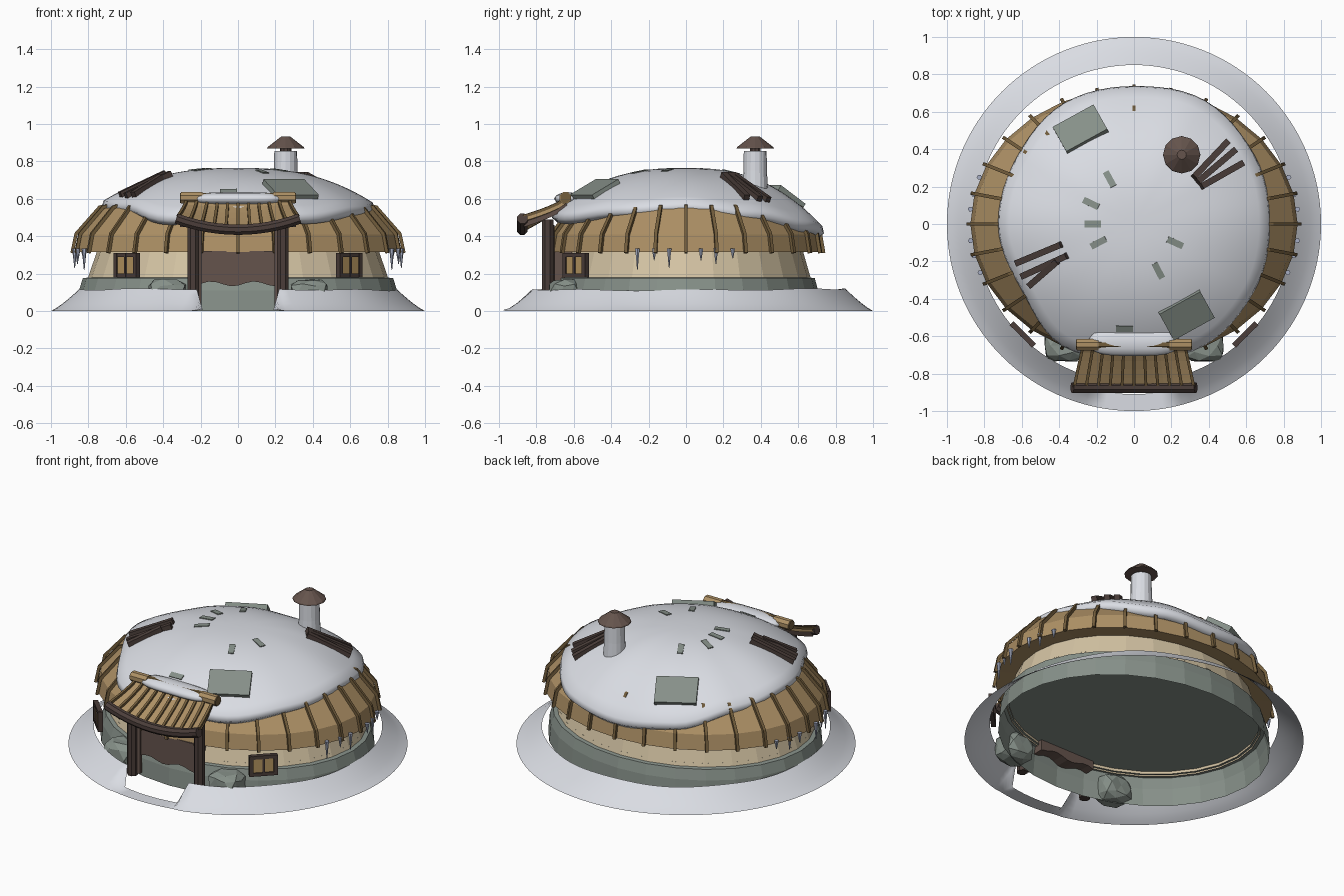
import bpy, bmesh, random
from math import sin, cos, pi, radians, degrees, atan2, hypot, floor
from mathutils import Vector, Matrix

random.seed(4)
if "Cube" in bpy.data.objects:
    bpy.data.objects.remove(bpy.data.objects["Cube"], do_unlink=True)


def material(name, rgb):
    m = bpy.data.materials.new(name)
    m.use_nodes = True
    m.diffuse_color = (*rgb, 1)
    m.node_tree.nodes["Principled BSDF"].inputs["Base Color"].default_value = (*rgb, 1)
    return m


SNOW = material("snow", (.70, .72, .77))
STONE = material("mossy stone", (.24, .28, .25))
PLASTER = material("cream plaster", (.66, .55, .37))
THATCH = material("tan roof", (.42, .28, .13))
RIB = material("roof rib", (.17, .11, .045))
DARK = material("dark timber", (.07, .048, .042))
BROWN = material("brown timber", (.13, .088, .073))
PANE = material("window glow", (.48, .31, .12))
ICE = material("ice", (.38, .42, .55))


def finish(name, bm, mat, smooth=False, recalc=True):
    if recalc:
        bmesh.ops.recalc_face_normals(bm, faces=bm.faces)
    me = bpy.data.meshes.new(name)
    bm.to_mesh(me)
    bm.free()
    me.materials.append(mat)
    for p in me.polygons:
        p.use_smooth = smooth
    ob = bpy.data.objects.new(name, me)
    bpy.context.collection.objects.link(ob)
    return ob


def loft(name, rings, mat, closed=True, caps=False, smooth=False):
    """Skin a list of point rings."""
    bm = bmesh.new()
    vs = [[bm.verts.new(p) for p in ring] for ring in rings]
    n = len(rings[0])
    for a, b in zip(vs, vs[1:]):
        for j in range(n if closed else n - 1):
            k = (j + 1) % n
            bm.faces.new((a[j], a[k], b[k], b[j]))
    if caps:
        bm.faces.new(vs[0])
        bm.faces.new(vs[-1])
    return finish(name, bm, mat, smooth, recalc=caps)


def revolve(name, profile, n, mat, sy=1, at=(0, 0), caps=False, smooth=False):
    rings = [[(at[0] + r * cos(2 * pi * j / n), at[1] + sy * r * sin(2 * pi * j / n), z)
              for j in range(n)] for r, z in profile]
    return loft(name, rings, mat, caps=caps, smooth=smooth)


def tube(name, pts, r, mat, sides=4):
    """Bar of constant section along a path."""
    pts = [Vector(p) for p in pts]
    rings = []
    for i, p in enumerate(pts):
        d = pts[min(i + 1, len(pts) - 1)] - pts[max(i - 1, 0)]
        side = d.cross(Vector((0, 0, 1)))
        side = side.normalized() if side.length > 1e-5 else Vector((1, 0, 0))
        up = side.cross(d).normalized()
        angles = [2 * pi * (j + .5) / sides for j in range(sides)]
        rings.append([p + r * (side * cos(a) + up * sin(a)) for a in angles])
    return loft(name, rings, mat, caps=True)


def box(name, size, mat, matrix):
    bm = bmesh.new()
    bmesh.ops.create_cube(bm, size=1, matrix=matrix @ Matrix.Diagonal((*size, 1)))
    return finish(name, bm, mat)


SY = .83  # the hut is an oval, wider than deep

# Stone base, plaster wall, inner floor and roof
revolve("stone_base", [(.86, 0), (.85, .11), (.83, .175), (.79, .18)], 28, STONE, SY)
revolve("wall", [(.805, .17), (.75, .33)], 28, PLASTER, SY)
revolve("floor", [(.001, .2), (.795, .2)], 28, STONE, SY)
revolve("roof", [(.74, .325), (.875, .315), (.855, .41), (.73, .55), (.5, .62), (.001, .68)],
        28, THATCH, SY)
for i in range(28):
    a = 2 * pi * i / 28
    tube("roof_rib", [(r * cos(a), r * SY * sin(a), z) for r, z in
                      ((.887, .31), (.866, .412), (.74, .555), (.62, .59))], .013, RIB)

# Snow bank around the hut, flattened at the entrance
bank = []
for s in range(6):
    t = s / 5
    ring = []
    for j in range(120):
        a = 2 * pi * j / 120
        door = sin(a) < 0 and abs(cos(a)) < .25
        r = 1 - (.09 if door else .15) * t
        h = .005 if door else .115 * t ** 1.2 + t * .007 * sin(5 * a) * cos(3 * a + 1)
        ring.append((r * cos(a), r * sin(a), h))
    bank.append(ring)
loft("snow_bank", bank, SNOW, smooth=True)

# Snow cap with uneven drooping edge
EDGE_R = [.72, .735, .755, .73, .74, .715, .72, .69, .75, .71, .745, .73]
EDGE_Z = [.55, .51, .45, .42, .45, .52, .56, .55, .49, .51, .495, .53]


def around(table, a):
    f = (degrees(a) % 360) / 30
    i, t = int(floor(f)) % 12, f - floor(f)
    t = t * t * (3 - 2 * t)
    return table[i] * (1 - t) + table[(i + 1) % 12] * t


def dome(a, s):
    e = around(EDGE_Z, a) + .03
    return e + (.765 - e) * (1 - s ** 2.5)


def snow_z(x, y):
    a = atan2(y, x)
    return dome(a, min(1, hypot(x, y) / around(EDGE_R, a)))


ANG = [2 * pi * j / 72 for j in range(72)]
cap = []
for s, dz in ((.84, .0), (.97, -.03), (1.01, -.005)):
    cap.append([(s * around(EDGE_R, a) * cos(a), s * around(EDGE_R, a) * sin(a),
                 around(EDGE_Z, a) + dz) for a in ANG])
for k in range(15):
    s = max(.002, 1 - k / 14)
    cap.append([(s * around(EDGE_R, a) * cos(a), s * around(EDGE_R, a) * sin(a),
                 dome(a, s)) for a in ANG])
loft("snow_cap", cap, SNOW, smooth=True)


def on_snow(x, y, turn):
    """Frame lying on the snow surface."""
    d = .04
    n = Vector((snow_z(x - d, y) - snow_z(x + d, y), snow_z(x, y - d) - snow_z(x, y + d), 2 * d))
    tilt = Vector((0, 0, 1)).rotation_difference(n.normalized()).to_matrix().to_4x4()
    return Matrix.Translation((x, y, snow_z(x, y))) @ tilt @ Matrix.Rotation(radians(turn), 4, 'Z')


# Flat slabs, planks and bare patches on the snow
for x, y in ((.28, -.485), (-.285, .505)):
    box("roof_slab", (.25, .18, .035), STONE, on_snow(x, y, 29))
for x, y in ((-.23, .11), (-.13, .24), (-.22, 0), (-.19, -.1), (.13, -.25), (.22, -.1), (-.05, -.56)):
    turn = degrees(atan2(y, x)) if y > -.5 else 0
    box("bare_patch", (.09, .035, .009), STONE, on_snow(x, y, turn))
for x0, y0, x1, y1 in ((-.63, -.21, -.39, -.11), (-.6, -.28, -.36, -.17), (-.56, -.33, -.41, -.2),
                       (.32, .25, .5, .44), (.34, .225, .54, .395), (.36, .2, .58, .325)):
    tube("roof_plank", [(x0, y0, snow_z(x0, y0) + .015), (x1, y1, snow_z(x1, y1) + .015)], .024, DARK)

# Chimney
at = (.255, .37)
revolve("chimney", [(.07, .6), (.063, .75), (.061, .855)], 16, SNOW, at=at, caps=True)
revolve("chimney_neck", [(.03, .85), (.03, .885)], 10, DARK, at=at, caps=True)
revolve("chimney_hood", [(.1, .868), (.097, .876), (.025, .932)], 12, BROWN, at=at, caps=True)


# Porch roof, sagging in the middle
def porch(u, v, lift=0):
    return (u * (.27 + .05 * v), -.64 - .23 * v, .6 - .155 * v ** .8 + .055 * u * u * v + lift)


US = [-1 + i / 6 for i in range(13)]
VS = [i / 5 for i in range(6)]
sheet = loft("porch_roof", [[porch(u, v) for u in US] for v in reversed(VS)], THATCH, closed=False)
mod = sheet.modifiers.new("thickness", 'SOLIDIFY')
mod.thickness = .02
for i in range(11):
    tube("porch_rib", [porch(-1 + i / 5, v, .006) for v in VS], .011, RIB)
tube("porch_eave_beam", [porch(u * 1.03, 1.02, -.008) for u in US], .03, DARK, 8)
tube("porch_ridge_log", [(-.31, -.645, .605), (.31, -.645, .605)], .029, RIB, 8)
for side in (-1, 1):
    tube("porch_ridge_collar", [(side * .305, -.645, .605), (side * .19, -.645, .605)], .033, THATCH, 8)
    tube("porch_rafter", [porch(side * .93, v, -.03) for v in VS], .02, BROWN)
    tube("porch_post", [(side * .24, -.74, .02), (side * .24, -.74, .49)], .033, DARK, 8)
    tube("porch_inner_post", [(side * .21, -.72, .03), (side * .21, -.72, .46)], .018, BROWN, 6)

# Snow roll along the porch ridge
roll = []
for i in range(15):
    t = -1 + i / 7
    w = max(.05, (1 - t ** 4) ** .5)
    roll.append([(t * .25, -.63 + .075 * w * cos(2 * pi * j / 12),
                  .6 + .035 * w * sin(2 * pi * j / 12)) for j in range(12)])
loft("porch_snow", roll, SNOW, caps=True, smooth=True)

# Door leaf with a ragged lower edge
leaf = []
for i in range(11):
    x = -.2 + .04 * i
    low = .145 + .013 * sin(i * 1.1)
    leaf.append([(x, -.72, .32), (x, -.72, low), (x, -.61, low), (x, -.61, .32)])
loft("door", leaf, BROWN, caps=True)

# Boulders, windows and icicles, mirrored left and right
for side in (-1, 1):
    bm = bmesh.new()
    bmesh.ops.create_icosphere(bm, subdivisions=2, radius=1)
    for v in bm.verts:  # squared-off rock
        v.co = Vector([max(-.75, min(.75, c)) * random.uniform(.95, 1.05) for c in v.co])
        v.co = Vector((v.co.x * .13 * side, v.co.y * .11, v.co.z * .11)) + Vector((side * .38, -.65, .085))
    bmesh.ops.dissolve_limit(bm, angle_limit=.2, verts=bm.verts, edges=bm.edges)
    finish("boulder", bm, STONE)

    frame = Matrix.Translation((side * .595, -.59, .245)) @ Matrix.Rotation(side * pi / 4, 4, 'Z')
    box("window_pane", (.14, .014, .11), PANE, frame)
    for dx in (-1, 0, 1):
        box("window_upright", (.024 if dx else .014, .03, .13), DARK,
            frame @ Matrix.Translation((dx * .073, 0, 0)))
    for dz in (-1, 1):
        box("window_rail", (.15, .028, .022), DARK, frame @ Matrix.Translation((0, 0, dz * .055)))

    for y, length in ((-.26, .1), (-.17, .05), (-.09, .09), (.08, .05), (.16, .07), (.25, .04)):
        x = side * .88 * (1 - (y / .73) ** 2) ** .5
        revolve("icicle", [(.002, .32 - length), (.008, .32 - length * .4), (.014, .335)], 6, ICE,
                at=(x, y), caps=True)
